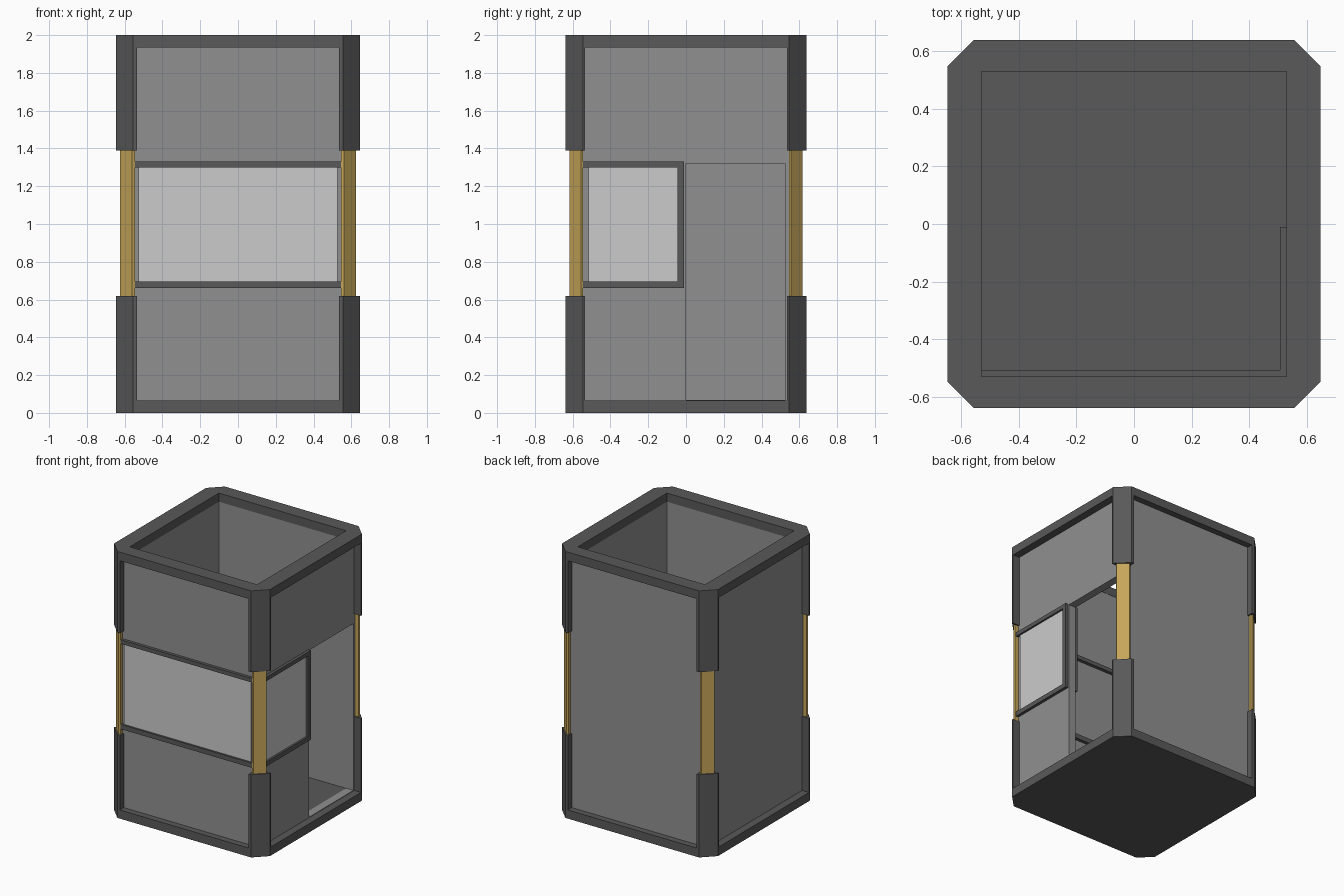
import bpy, bmesh

if "Cube" in bpy.data.objects:
    bpy.data.objects.remove(bpy.data.objects["Cube"])


def material(name, rgb):
    m = bpy.data.materials.new(name)
    m.diffuse_color = (*rgb, 1)
    m.use_nodes = True
    m.node_tree.nodes["Principled BSDF"].inputs["Base Color"].default_value = m.diffuse_color
    return m


DARK = material("dark_grey", (0.10, 0.10, 0.10))
PANEL = material("panel_grey", (0.28, 0.28, 0.28))
PANE = material("pane_grey", (0.62, 0.62, 0.62))
BRASS = material("brass", (0.56, 0.38, 0.10))


def finish(bm, name, mat):
    bmesh.ops.recalc_face_normals(bm, faces=bm.faces[:])
    me = bpy.data.meshes.new(name)
    bm.to_mesh(me)
    bm.free()
    me.materials.append(mat)
    ob = bpy.data.objects.new(name, me)
    bpy.context.collection.objects.link(ob)
    return ob


def prism(name, pts, z0, z1, mat):
    """Extrude a closed xy outline from z0 to z1."""
    bm = bmesh.new()
    face = bm.faces.new([bm.verts.new((x, y, z0)) for x, y in pts])
    up = bmesh.ops.extrude_face_region(bm, geom=[face])["geom"]
    for v in up:
        if isinstance(v, bmesh.types.BMVert):
            v.co.z = z1
    return finish(bm, name, mat)


def box(name, x, y, z, mat):
    pts = [(x[0], y[0]), (x[1], y[0]), (x[1], y[1]), (x[0], y[1])]
    return prism(name, pts, z[0], z[1], mat)


def octagon(a, b, ca, cb):
    return [(-ca, -b), (ca, -b), (a, -cb), (a, cb), (ca, b), (-ca, b), (-a, cb), (-a, -cb)]


# Base slab with chamfered corners
OUTER = octagon(0.647, 0.637, 0.555, 0.545)
prism("base", OUTER, 0, 0.065, DARK)

# Top rim: chamfered outline around a square opening
bm = bmesh.new()
INNER = [(-0.528, -0.528), (0, -0.528), (0.528, -0.528), (0.528, 0),
         (0.528, 0.528), (0, 0.528), (-0.528, 0.528), (-0.528, 0)]
# each inner corner lies between two outer corners; midpoints share straight sides
OUT16 = [(-0.601, -0.591), (0, -0.637), (0.601, -0.591), (0.647, 0),
         (0.601, 0.591), (0, 0.637), (-0.601, 0.591), (-0.647, 0)]
CH = [OUTER[i] for i in range(8)]
loops = []
for z in (1.935, 2.0):
    loops.append(([bm.verts.new((x, y, z)) for x, y in INNER],
                  [bm.verts.new((x, y, z)) for x, y in OUT16],
                  [bm.verts.new((x, y, z)) for x, y in CH]))
for inn, out, ch in loops:
    for i in range(8):
        j = (i + 1) % 8
        bm.faces.new([inn[i], out[i], ch[i], out[j], inn[j]])
(i0, o0, c0), (i1, o1, c1) = loops
for i in range(8):
    j = (i + 1) % 8
    bm.faces.new([i0[i], i0[j], i1[j], i1[i]])
    bm.faces.new([o0[i], c0[i], c1[i], o1[i]])
    bm.faces.new([c0[i], o0[j], o1[j], c1[i]])
finish(bm, "top_rim", DARK)

# Corner posts: dark sleeves above and below, brass between
SLEEVE = [(0.535, 0.535), (0.535, 0.637), (0.555, 0.637), (0.647, 0.545), (0.647, 0.535)]
COLUMN = [(0.545, 0.545), (0.545, 0.612), (0.56, 0.618), (0.625, 0.555), (0.62, 0.545)]
for sx, sy, tag in ((-1, -1, "front_left"), (1, -1, "front_right"),
                    (-1, 1, "back_left"), (1, 1, "back_right")):
    sleeve = [(sx * x, sy * y) for x, y in SLEEVE]
    column = [(sx * x, sy * y) for x, y in COLUMN]
    prism(tag + "_lower_sleeve", sleeve, 0.06, 0.62, DARK)
    prism(tag + "_upper_sleeve", sleeve, 1.39, 1.94, DARK)
    prism(tag + "_column", column, 0.6, 1.41, BRASS)

# Wall panels; the right wall leaves an open doorway
Z = (0.05, 1.98)
IN, OUT = 0.53, 0.59
box("front_wall", (-0.56, 0.56), (-OUT, -IN), Z, PANEL)
box("back_wall", (-0.56, 0.56), (IN, OUT), Z, PANEL)
box("left_wall", (-OUT, -IN), (-0.56, 0.56), Z, PANEL)
right = [(-0.56, Z[0]), (0, Z[0]), (0, 1.32), (0.525, 1.32), (0.525, Z[0]),
         (0.56, Z[0]), (0.56, Z[1]), (-0.56, Z[1])]
bm = bmesh.new()
face = bm.faces.new([bm.verts.new((IN, y, z)) for y, z in right])
for v in bmesh.ops.extrude_face_region(bm, geom=[face])["geom"]:
    if isinstance(v, bmesh.types.BMVert):
        v.co.x = OUT
finish(bm, "right_wall", PANEL)
box("door_sill", (IN, OUT), (0, 0.525), (0.05, 0.069), PANEL)

# Window panes and frame bars on the front and right walls
box("front_pane", (-0.527, 0.527), (-0.598, -0.58), (0.69, 1.305), PANE)
box("right_pane", (0.58, 0.598), (-0.517, -0.04), (0.69, 1.305), PANE)
for tag, z in (("lower", (0.66, 0.695)), ("upper", (1.30, 1.33))):
    box("front_%s_bar" % tag, (-0.55, 0.55), (-0.612, -0.505), z, DARK)
    box("right_%s_bar" % tag, (0.505, 0.612), (-0.55, -0.012), z, DARK)
box("right_window_jamb", (0.505, 0.612), (-0.045, -0.01), (0.66, 1.33), DARK)
